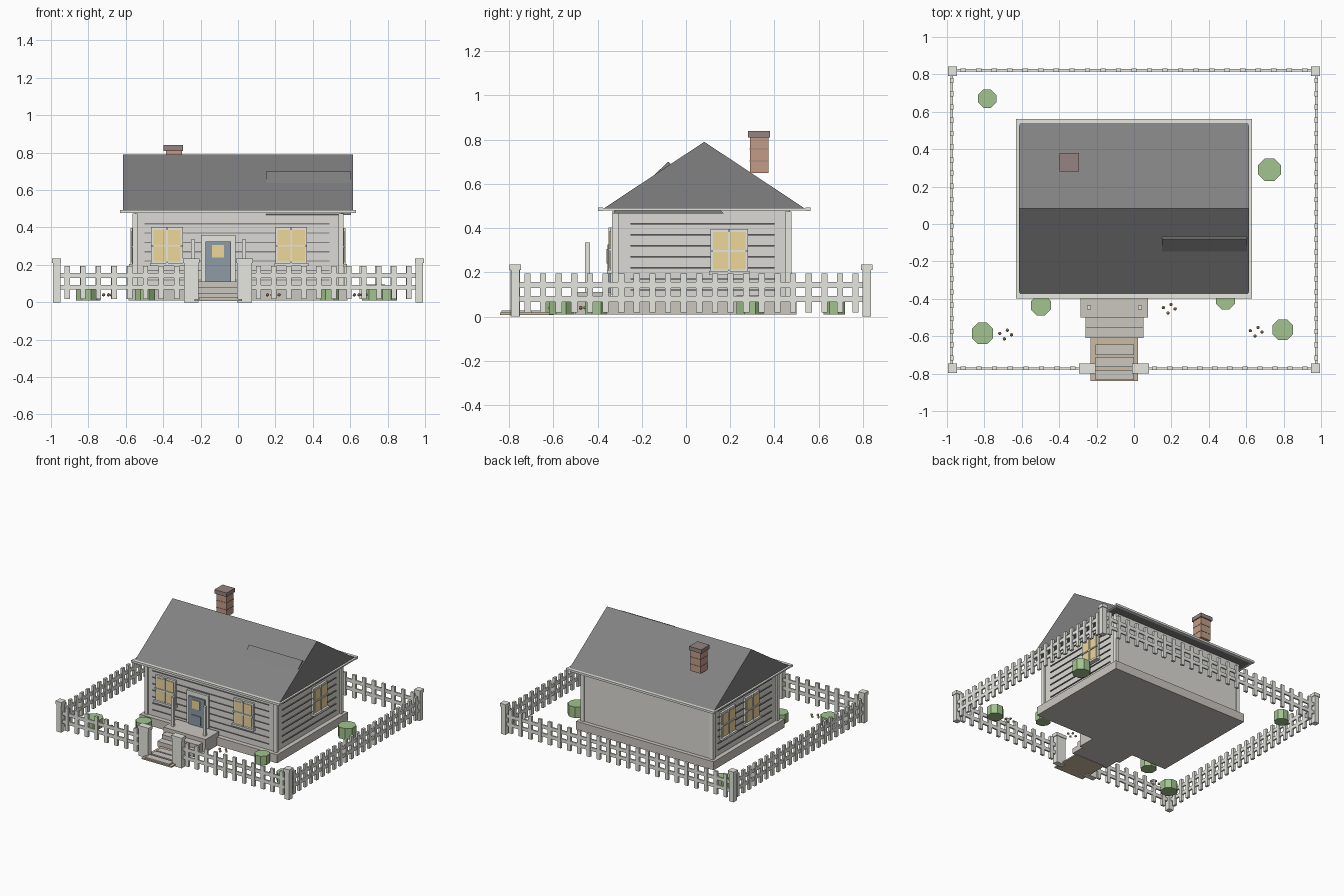
import bpy, bmesh, math
from mathutils import Matrix, Vector

if "Cube" in bpy.data.objects:
    bpy.data.objects.remove(bpy.data.objects["Cube"])

def material(name, r, g, b):
    m = bpy.data.materials.new(name)
    m.diffuse_color = (r, g, b, 1)
    m.use_nodes = True
    m.node_tree.nodes["Principled BSDF"].inputs["Base Color"].default_value = m.diffuse_color
    return m

WHITE = material("white_paint", .80, .80, .75)
WALL = material("siding", .72, .70, .66)
STONE = material("stone", .60, .57, .53)
ROOF = material("shingle", .22, .22, .22)
LINE = material("dark_line", .24, .24, .24)
GLASS = material("warm_glass", .85, .68, .32)
DOOR = material("door_blue", .27, .33, .38)
BRICK = material("brick", .55, .33, .24)
CAP = material("chimney_dark", .30, .23, .22)
GREEN = material("leaf", .36, .55, .27)
SAND = material("sand", .60, .50, .36)
PETAL = material("petal", .75, .50, .25)

def finish(bm, name, mat):
    bmesh.ops.recalc_face_normals(bm, faces=bm.faces)
    me = bpy.data.meshes.new(name)
    bm.to_mesh(me)
    bm.free()
    me.materials.append(mat)
    ob = bpy.data.objects.new(name, me)
    bpy.context.collection.objects.link(ob)
    return ob

def boxes(name, mat, items):
    """Each item is (x0, x1, y0, y1, z0, z1)."""
    bm = bmesh.new()
    for x0, x1, y0, y1, z0, z1 in items:
        m = Matrix.Translation(((x0+x1)/2, (y0+y1)/2, (z0+z1)/2)) @ \
            Matrix.Diagonal((x1-x0, y1-y0, z1-z0, 1))
        bmesh.ops.create_cube(bm, size=1, matrix=m)
    return finish(bm, name, mat)

def gable(name, x0, x1, y0, y1, z0, z1):
    """Solid roof prism with its ridge along x."""
    bm = bmesh.new()
    f = bm.faces.new([bm.verts.new((x0, y, z)) for y, z in
                      ((y0, z0), (y1, z0), ((y0+y1)/2, z1))])
    r = bmesh.ops.extrude_face_region(bm, geom=[f])
    for v in r["geom"]:
        if isinstance(v, bmesh.types.BMVert):
            v.co.x = x1
    bm.faces.new(f.verts) if not f.is_valid else None
    return finish(bm, name, ROOF)

# House body
boxes("foundation", STONE, [(-.585, .585, -.36, .50, .01, .075)])
boxes("walls", WALL, [(-.55, .55, -.325, .47, .07, .48)])
boxes("corner_boards", WHITE, [(sx-.014, sx+.014, y-.014, y+.014, .075, .475)
                               for sx in (-.55, .55) for y in (-.32, .463)])
rows = [.12 + .05*i for i in range(7)]
boxes("front_siding_lines", LINE, [(-.5, .49, -.331, -.324, z-.003, z+.003) for z in rows])
boxes("side_siding_lines", LINE, [(s*.553-.004, s*.553+.004, -.25, .40, z-.003, z+.003)
                                  for s in (-1, 1) for z in rows])

# Roof, the small secondary roof and the eave trim
gable("main_roof", -.615, .615, -.385, .55, .48, .79)
gable("small_roof", .15, .605, -.33, .17, .467, .70)
boxes("eave_trim", WHITE, [(-.63, .63, -.398, -.375, .477, .493),
                           (-.63, .63, .54, .562, .477, .493),
                           (-.63, -.61, -.385, .55, .48, .49),
                           (.61, .63, -.385, .55, .48, .49)])

# Chimney
boxes("chimney", BRICK, [(-.385, -.30, .29, .372, .65, .815)])
boxes("chimney_courses", CAP, [(-.387, -.298, .288, .374, z, z+.005) for z in (.70, .755)])
boxes("chimney_cap", CAP, [(-.397, -.293, .28, .38, .81, .84)])

# Windows, built facing -y and then turned onto each wall
def window(name, loc, turn):
    w, h = .085, .10
    parts = [
        ("_frame", WHITE, [(-w, w, -.016, .002, -h, h)]),
        ("_glass", GLASS, [(-w+.012, w-.012, -.02, 0, -h+.015, h-.015)]),
        ("_bars", WHITE, [(-.005, .005, -.026, 0, -h, h), (-w, w, -.026, 0, -.005, .005),
                          (-w-.006, w+.006, -.032, 0, -h-.008, -h+.008)])]
    for suffix, mat, items in parts:
        ob = boxes(name + suffix, mat, items)
        ob.data.transform(Matrix.Translation(loc) @ Matrix.Rotation(turn, 4, 'Z'))

window("front_left_window", (-.38, -.325, .302), 0)
window("front_right_window", (.285, -.325, .302), 0)
window("right_window", (.55, .195, .297), math.pi/2)
window("left_window_back", (-.55, .29, .297), -math.pi/2)
window("left_window_front", (-.55, 0, .297), -math.pi/2)

# Door
boxes("door_frame", WHITE, [(-.197, -.013, -.342, -.32, .10, .36)])
boxes("door", DOOR, [(-.175, -.037, -.354, -.32, .11, .325),
                     (-.147, -.065, -.36, -.32, .125, .19)])
boxes("door_window", GLASS, [(-.138, -.075, -.36, -.32, .24, .305)])

# Porch, steps and path
boxes("porch", STONE, [(-.285, .075, -.50, -.34, .01, .11)])
boxes("porch_steps", STONE, [(-.26, .05, -.555, -.49, .01, .08),
                             (-.26, .05, -.61, -.55, .01, .05)])
boxes("porch_posts", WHITE, [(x-.01, x+.01, -.457, -.435, .11, .335) for x in (-.24, .032)])
boxes("path", SAND, [(-.232, .022, -.84, -.60, .008, .018)])
boxes("path_stones", STONE, [(-.205, 0, y, y+.055, .015, .028) for y in (-.835, -.765, -.70)])

# Fence
FX, FY0, FY1 = .975, -.772, .822
def post(x, y, wx, wy):
    return [(x-wx, x+wx, y-wy, y+wy, 0, .215),
            (x-wx-.005, x+wx+.005, y-wy-.005, y+wy+.005, .21, .235)]
posts = []
for x in (-FX+.001, FX-.001):
    for y in (FY0, FY1-.005):
        posts += post(x*.996, y, .02, .02)
for x in (-.25, .035):
    posts += post(x, FY0, .04, .021)
boxes("fence_posts", WHITE, posts)

def fence_run(name, a, b, c, step, along_x):
    n = max(1, round((b-a)/step))
    items = []
    for i in range(n):
        t = a + (i+.5)*(b-a)/n
        items.append((t-.014, t+.014, c-.009, c+.009, .018, .195))
    for z in (.08, .143):
        items.append((a, b, c-.006, c+.006, z-.013, z+.013))
    if not along_x:
        items = [(y0, y1, x0, x1, z0, z1) for x0, x1, y0, y1, z0, z1 in items]
    boxes(name, WHITE, items)

fence_run("front_fence_left", -.955, -.285, FY0, .084, True)
fence_run("front_fence_right", .07, .955, FY0, .084, True)
fence_run("back_fence", -.955, .955, FY1, .084, True)
fence_run("left_fence", FY0+.02, FY1-.02, -FX, .07, False)
fence_run("right_fence", FY0+.02, FY1-.02, FX, .07, False)

# Eight-sided bushes
for i, (x, y, r, h) in enumerate([(-.785, .67, .053, .075), (.725, .29, .066, .085),
                                  (-.498, -.435, .058, .07), (.49, -.405, .055, .07),
                                  (-.81, -.585, .062, .07), (.795, -.565, .06, .07)]):
    bm = bmesh.new()
    m = Matrix.Translation((x, y, .01 + h/2)) @ Matrix.Rotation(math.pi/8, 4, 'Z')
    bmesh.ops.create_cone(bm, cap_ends=True, segments=8, radius1=r, radius2=r, depth=h, matrix=m)
    finish(bm, f"bush_{i+1}", GREEN)

# Flower clusters
bm = bmesh.new()
for cx, cy in ((-.685, -.59), (.19, -.452), (.655, -.575)):
    for dx, dy in ((-.033, .005), (.008, .022), (-.008, -.024), (.03, -.002)):
        bmesh.ops.create_icosphere(bm, subdivisions=1, radius=.01,
                                   matrix=Matrix.Translation((cx+dx, cy+dy, .04)))
finish(bm, "flowers", PETAL)
